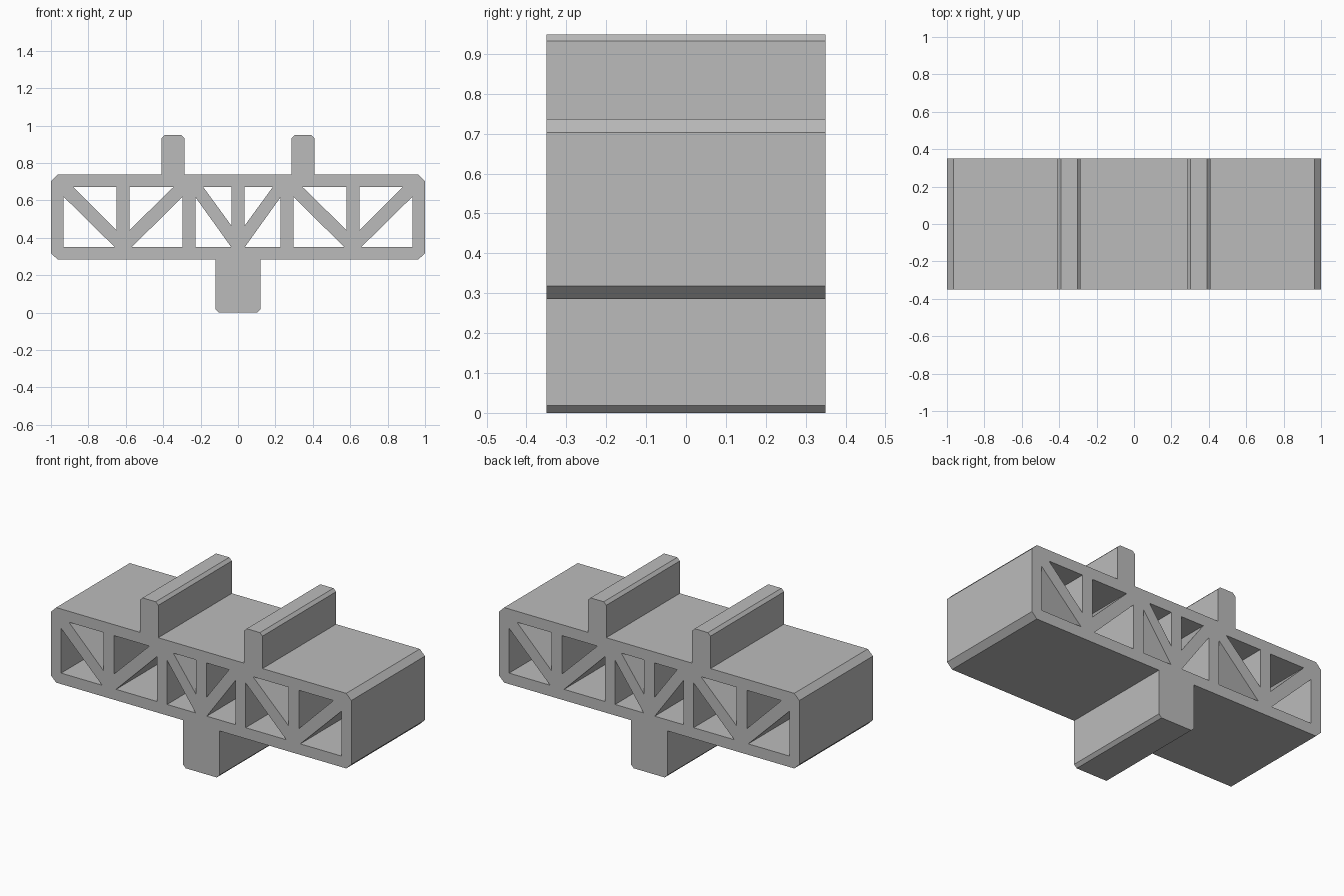
import bpy
import bmesh
from math import pi

cube = bpy.data.objects.get("Cube")
if cube:
    bpy.data.objects.remove(cube, do_unlink=True)

HALF_DEPTH = 0.35
BOTTOM, TOP = 0.285, 0.737        # truss body
LOW, HIGH = 0.351, 0.671          # inner edges of the bottom and top chords

grey = bpy.data.materials.new("plain grey")
grey.use_nodes = True
colour = (0.5, 0.5, 0.5, 1)
grey.diffuse_color = colour
grey.node_tree.nodes["Principled BSDF"].inputs["Base Color"].default_value = colour


def mirrored(points):
    return [(-x, z) for x, z in reversed(points)]


# Right half of the outline: stem, body, then upper rail
half = [
    (0.103, 0), (0.121, 0.018), (0.121, BOTTOM),
    (0.966, BOTTOM), (1, BOTTOM + 0.033), (1, TOP - 0.034), (0.966, TOP),
    (0.408, TOP), (0.408, 0.932), (0.391, 0.949),
    (0.303, 0.949), (0.286, 0.932), (0.286, TOP),
]
outline = half + mirrored(half)

# Triangular openings between posts and diagonals, right half
openings = [
    [(0.933, 0.62), (0.933, LOW), (0.66, LOW)],
    [(0.881, HIGH), (0.65, HIGH), (0.65, 0.44)],
    [(0.581, HIGH), (0.345, HIGH), (0.581, 0.44)],
    [(0.296, 0.62), (0.296, LOW), (0.567, LOW)],
    [(0.227, 0.616), (0.227, LOW), (0.037, LOW)],
    [(0.186, HIGH), (0.035, HIGH), (0.035, 0.464)],
]

# Filled profile with openings, extruded both ways
profile = bpy.data.curves.new("truss_profile", "CURVE")
profile.dimensions = "2D"
profile.fill_mode = "BOTH"
profile.extrude = HALF_DEPTH
for loop in [outline] + openings + [mirrored(o) for o in openings]:
    spline = profile.splines.new("POLY")
    spline.points.add(len(loop) - 1)
    for point, (x, z) in zip(spline.points, loop):
        point.co = (x, z, 0, 1)
    spline.use_cyclic_u = True

truss = bpy.data.objects.new("truss_block", profile)
bpy.context.collection.objects.link(truss)
truss.rotation_euler.x = pi / 2
bpy.context.view_layer.objects.active = truss
truss.select_set(True)
bpy.ops.object.convert(target="MESH")
truss = bpy.context.object
bpy.ops.object.transform_apply(location=False, rotation=True, scale=False)

# Weld caps to walls and face everything outward
mesh = truss.data
bm = bmesh.new()
bm.from_mesh(mesh)
bmesh.ops.remove_doubles(bm, verts=bm.verts, dist=0.0005)
bmesh.ops.recalc_face_normals(bm, faces=bm.faces)
for face in bm.faces:
    face.smooth = False
    face.material_index = 0
bm.to_mesh(mesh)
bm.free()
mesh.materials.clear()
mesh.materials.append(grey)
